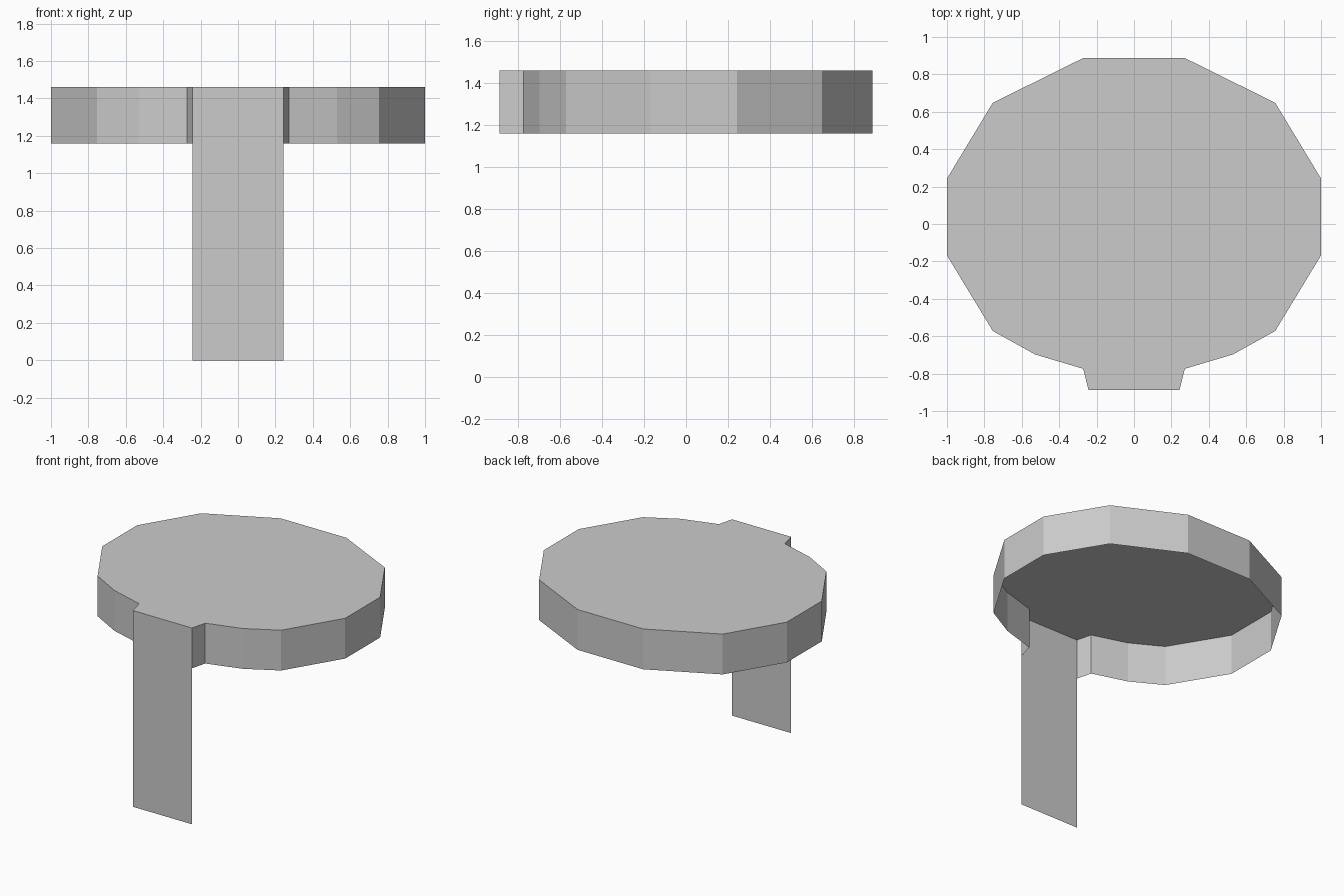
import bpy

if "Cube" in bpy.data.objects:
    bpy.data.objects.remove(bpy.data.objects["Cube"])

TOP, RIM, FRONT = 1.46, 1.16, -0.888

# Right half of the top outline, back to front; mirrored for the left half
half = [(0.27, 0.888), (0.755, 0.648), (1.0, 0.243), (1.0, -0.168),
        (0.755, -0.572), (0.53, -0.697), (0.272, -0.774), (0.243, FRONT)]
outline = half + [(-x, y) for x, y in reversed(half)]
outline.reverse()  # counter-clockwise seen from above


def make_object(name, verts, faces):
    mesh = bpy.data.meshes.new(name)
    mesh.from_pydata(verts, [], faces)
    mesh.update()
    obj = bpy.data.objects.new(name, mesh)
    bpy.context.collection.objects.link(obj)
    return obj


# Shallow cap: flat top with a thin rim, open underneath
# (the front rim segment belongs to the front panel)
n = len(outline)
verts = [(x, y, TOP) for x, y in outline] + [(x, y, RIM) for x, y in outline]
faces = [tuple(range(n))]
for i in range(n):
    j = (i + 1) % n
    if outline[i][1] == FRONT and outline[j][1] == FRONT:
        continue
    faces.append((i, i + n, j + n, j))
make_object("top_cap", verts, faces)

# Thin front panel hanging from the cap to the floor
w = half[-1][0]
make_object("front_panel",
            [(-w, FRONT, 0), (w, FRONT, 0), (w, FRONT, TOP), (-w, FRONT, TOP)],
            [(0, 1, 2, 3)])
